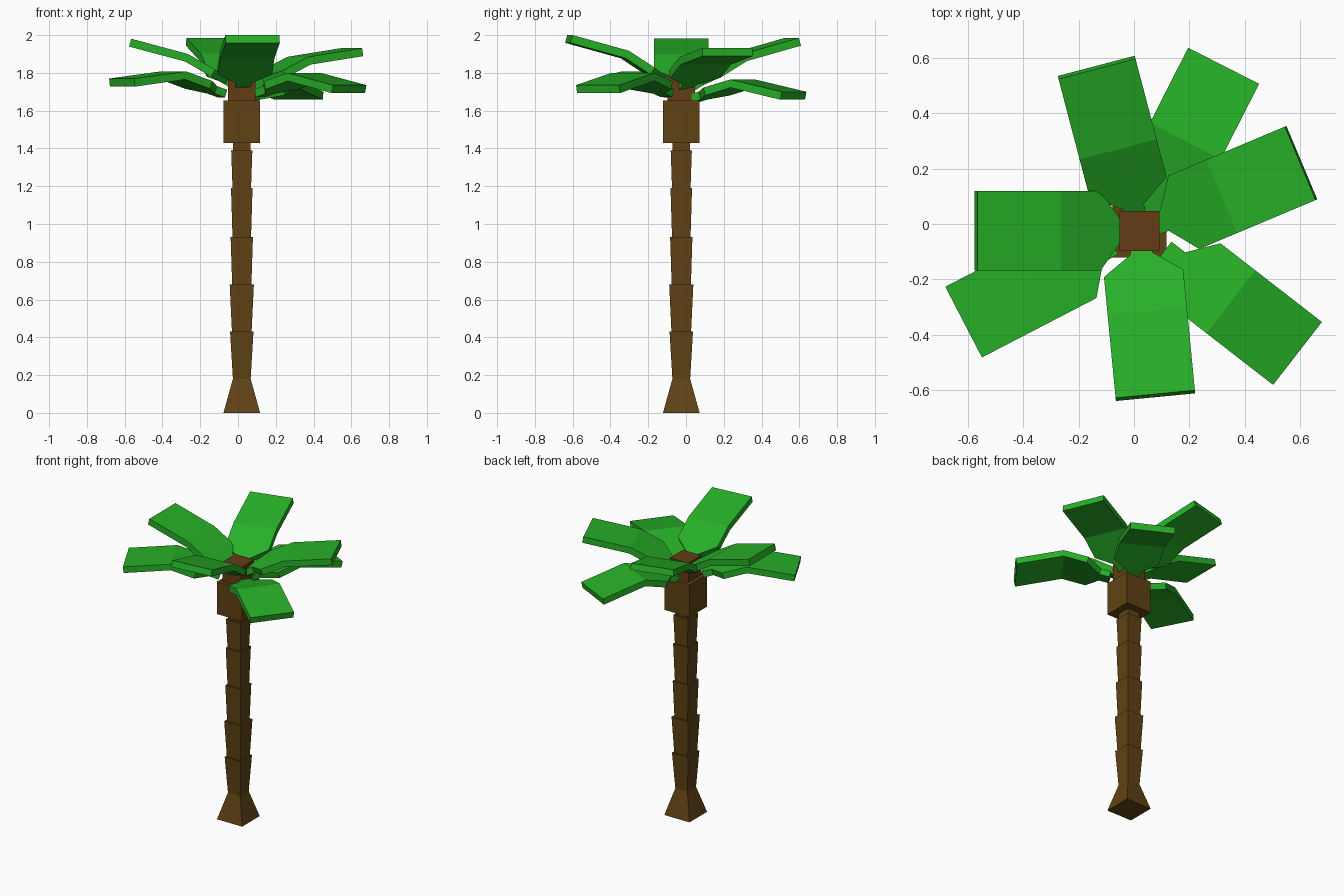
import bpy, bmesh
from math import sin, cos, radians
from mathutils import Vector

cube = bpy.data.objects.get("Cube")
if cube:
    bpy.data.objects.remove(cube, do_unlink=True)

CX, CY = 0.02, -0.025      # trunk axis


def material(name, rgb):
    m = bpy.data.materials.new(name)
    m.use_nodes = True
    m.diffuse_color = (*rgb, 1)
    m.node_tree.nodes["Principled BSDF"].inputs["Base Color"].default_value = (*rgb, 1)
    return m


BARK = material("bark brown", (0.115, 0.055, 0.007))
CORE = material("crown core brown", (0.13, 0.045, 0.008))
GREEN = material("leaf green", (0.02, 0.43, 0.02))


def loft(name, rings, mat):
    """Join four-cornered rings into a closed solid."""
    bm = bmesh.new()
    loops = [[bm.verts.new(p) for p in ring] for ring in rings]
    for a, b in zip(loops, loops[1:]):
        for i in range(4):
            j = (i + 1) % 4
            bm.faces.new((a[i], a[j], b[j], b[i]))
    bm.faces.new(loops[0][::-1])
    bm.faces.new(loops[-1])
    bmesh.ops.recalc_face_normals(bm, faces=bm.faces)
    mesh = bpy.data.meshes.new(name)
    bm.to_mesh(mesh)
    bm.free()
    mesh.materials.append(mat)
    obj = bpy.data.objects.new(name, mesh)
    bpy.context.scene.collection.objects.link(obj)
    return obj


def square(half, z):
    return [(CX + half * sx, CY + half * sy, z)
            for sx, sy in ((-1, -1), (1, -1), (1, 1), (-1, 1))]


def pillar(name, profile, mat):
    return loft(name, [square(h, z) for h, z in profile], mat)


# Trunk: flared foot, then segments that widen upward to small ledges
pillar("trunk_foot", [(0.097, 0), (0.047, 0.18)], BARK)
steps = [(0.18, 0.047, 0.062), (0.43, 0.052, 0.064), (0.68, 0.051, 0.059),
         (0.93, 0.049, 0.057), (1.19, 0.049, 0.056), (1.39, 0.047, 0.047)]
tops = [s[0] for s in steps[1:]] + [1.44]
for n, ((z, low, high), top) in enumerate(zip(steps, tops), 1):
    pillar(f"trunk_segment_{n}", [(low, z), (high, top)], BARK)

# Crown block and the smaller core that holds the leaves
pillar("crown_block", [(0.097, 1.43), (0.097, 1.655)], BARK)
pillar("crown_core", [(0.072, 1.655), (0.072, 1.79)], CORE)

THICK = 0.043
STEM, NECK = 0.04, 0.144   # half widths


def leaf(name, azimuth, bend_r, bend_z, inner, outer):
    """Bent plank with a narrow stem; pitches are in degrees."""
    az, a, b = radians(azimuth), radians(inner), radians(outer)
    mid = (a + b) / 2
    # distance from the bend, half width, pitch of the path, pitch of the cut
    stations = [(-0.315, STEM, a, a), (-0.25, STEM, a, a), (-0.165, NECK, a, a),
                (0, NECK, a, mid), (0.312, NECK, b, b)]
    rings = []
    for s, half, pitch, cut in stations:
        r, z = bend_r + s * cos(pitch), bend_z + s * sin(pitch)
        low_r, low_z = r + THICK * sin(cut), z - THICK * cos(cut)
        rings.append([Vector((CX + rr * cos(az) - w * sin(az),
                              CY + rr * sin(az) + w * cos(az), zz))
                      for rr, zz, w in ((r, z, -half), (r, z, half),
                                        (low_r, low_z, half), (low_r, low_z, -half))])
    return loft(name, rings, GREEN)


# Four raised leaves and three drooping ones around the crown
leaf("leaf_right", 180, 0.284, 1.90, 30, 15)
leaf("leaf_back", 104.7, 0.305, 1.902, 31, 15.5)
leaf("leaf_front", -84.5, 0.292, 1.917, 33, 15.5)
leaf("leaf_left", 22.8, 0.322, 1.885, 26, 8.5)
leaf("leaf_back_left", 63, 0.365, 1.765, 15, -12)
leaf("leaf_front_left", -37.8, 0.418, 1.80, 16, -12)
leaf("leaf_front_right", 207.4, 0.407, 1.808, 18, -7)
